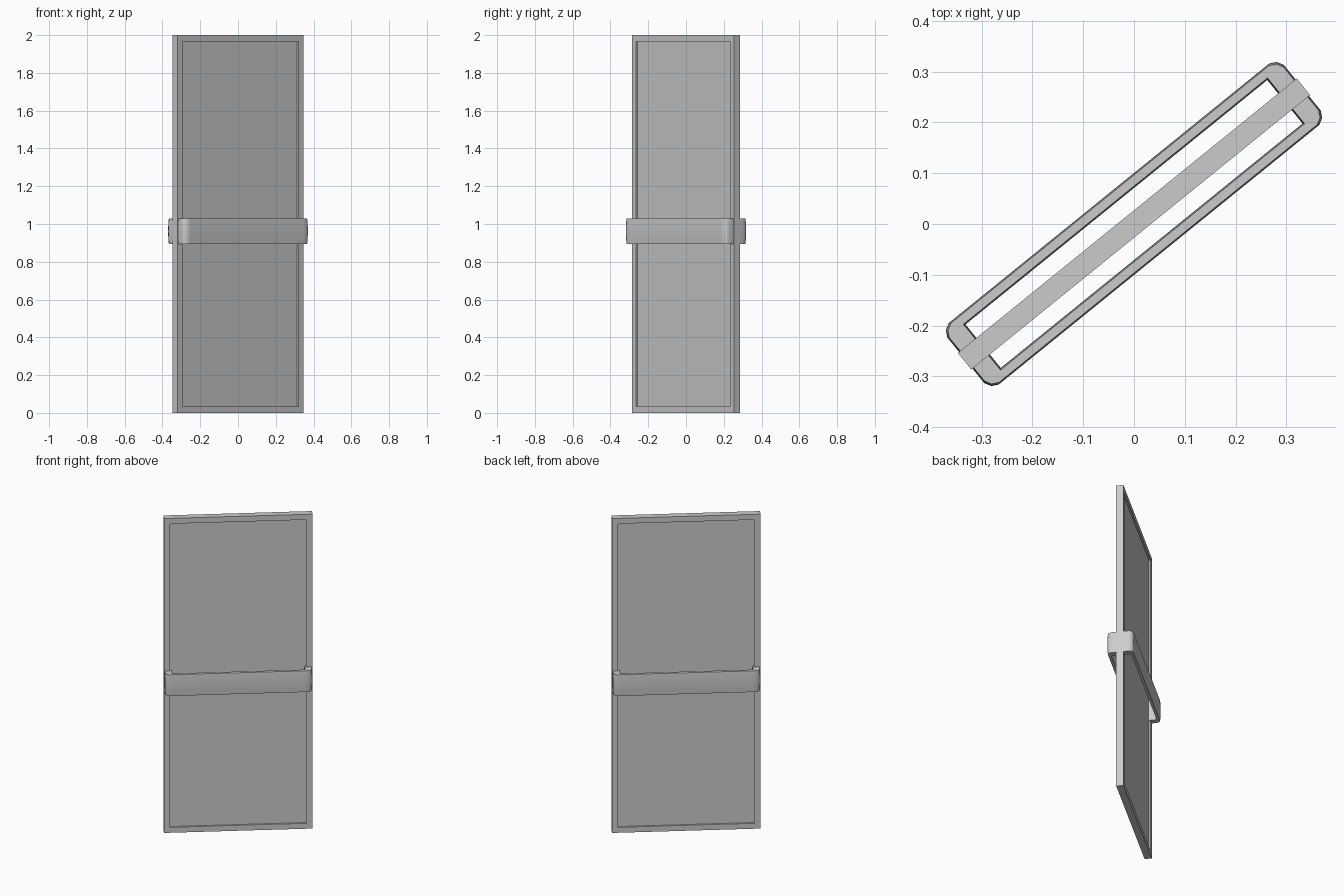
import bpy, bmesh
from math import radians

if "Cube" in bpy.data.objects:
    bpy.data.objects.remove(bpy.data.objects["Cube"])

ANGLE = radians(39)


def finish(name, bm):
    bmesh.ops.recalc_face_normals(bm, faces=bm.faces)
    me = bpy.data.meshes.new(name)
    bm.to_mesh(me)
    bm.free()
    ob = bpy.data.objects.new(name, me)
    ob.rotation_euler.z = ANGLE
    bpy.context.collection.objects.link(ob)
    return ob


# Door slab with a shallow recessed panel on both faces
bm = bmesh.new()
bmesh.ops.create_cube(bm, size=1)
for v in bm.verts:
    v.co.x *= 0.858
    v.co.y *= 0.042
    v.co.z = (v.co.z + 0.5) * 2
bm.normal_update()
sides = [f for f in bm.faces if abs(f.normal.y) > 0.9]
for f in sides:
    bmesh.ops.inset_region(bm, faces=[f], thickness=0.049)
    # step straight inwards to form the recess wall
    inward = -0.01 if f.normal.y > 0 else 0.01
    bmesh.ops.inset_region(bm, faces=[f], thickness=0.0002)
    for v in f.verts:
        v.co.y += inward
finish("door_panel", bm)

# Push bar: rounded outer loop around a rectangular opening, slightly bulged
corner = [(0.383, 0.075), (0.403, 0.075), (0.416, 0.068), (0.423, 0.055), (0.423, 0.038)]
outer = ([(x, y) for x, y in corner] + [(x, -y) for x, y in reversed(corner)]
         + [(-x, -y) for x, y in corner] + [(-x, y) for x, y in reversed(corner)])
hole = [(0.385, 0.058), (0.385, -0.058), (-0.385, -0.058), (-0.385, 0.058)]
levels = [(0.895, 0.0), (0.925, 0.002), (0.9625, 0.003), (1.0, 0.002), (1.03, 0.0)]


def wall(bm, loop, sign):
    rings = []
    for z, bulge in levels:
        rings.append([bm.verts.new((x + sign * bulge * (1 if x > 0 else -1),
                                    y + sign * bulge * (1 if y > 0 else -1), z))
                      for x, y in loop])
    n = len(loop)
    for a, b in zip(rings, rings[1:]):
        for i in range(n):
            bm.faces.new((a[i], a[(i + 1) % n], b[(i + 1) % n], b[i]))
    return rings[0], rings[-1]


bm = bmesh.new()
out_ends = wall(bm, outer, 1)
in_ends = wall(bm, hole, -1)
# Flat top and bottom rims
for o, h in zip(out_ends, in_ends):
    for k in range(4):
        s = k * 5
        for i in range(4):
            bm.faces.new((o[s + i], o[s + i + 1], h[k]))
        bm.faces.new((o[s + 4], o[(s + 5) % 20], h[(k + 1) % 4], h[k]))
bar = finish("push_bar", bm)
bpy.context.view_layer.objects.active = bar
bar.select_set(True)
bpy.ops.object.shade_smooth_by_angle(angle=radians(40))
